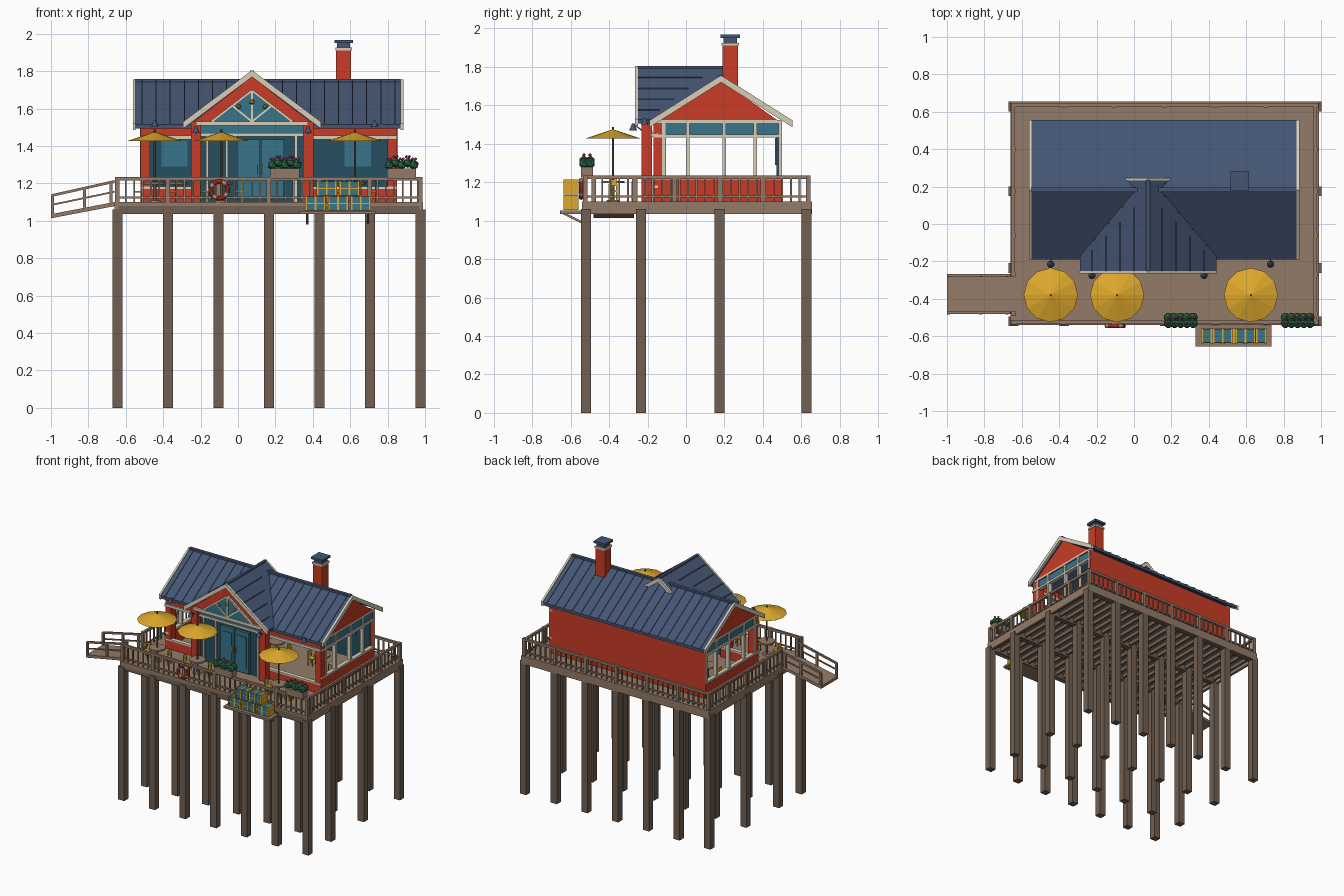
import bpy, bmesh, math
from mathutils import Vector, Matrix

if "Cube" in bpy.data.objects:
    bpy.data.objects.remove(bpy.data.objects["Cube"])


def colour(name, r, g, b):
    m = bpy.data.materials.new(name)
    m.use_nodes = True
    rgba = [(c / 255) ** 2.2 for c in (r, g, b)] + [1]
    m.diffuse_color = rgba
    m.node_tree.nodes["Principled BSDF"].inputs["Base Color"].default_value = rgba
    return m


WOOD = colour("deck wood", 146, 122, 104)
PILE = colour("pile wood", 112, 96, 83)
RED = colour("barn red", 200, 62, 42)
CREAM = colour("cream trim", 216, 206, 184)
NAVY = colour("navy metal", 70, 86, 114)
TEAL = colour("teal", 58, 116, 138)
DEEP = colour("deep teal", 42, 80, 96)
GOLD = colour("golden yellow", 222, 168, 48)
GREEN = colour("leaf green", 48, 104, 72)
PINK = colour("flower pink", 190, 72, 120)


class Part:
    """One named object gathered from simple solids."""
    def __init__(self, name, mat):
        self.name, self.mat, self.bm = name, mat, bmesh.new()

    def box(self, x0, x1, y0, y1, z0, z1):
        m = Matrix.Translation(((x0 + x1) / 2, (y0 + y1) / 2, (z0 + z1) / 2))
        bmesh.ops.create_cube(self.bm, size=1, matrix=m @ Matrix.Diagonal((x1 - x0, y1 - y0, z1 - z0, 1)))
        return self

    def block(self, x, y, w, d, z0, z1):
        return self.box(x - w / 2, x + w / 2, y - d / 2, y + d / 2, z0, z1)

    def bar(self, p, q, w):
        p, q = Vector(p), Vector(q)
        rot = (q - p).to_track_quat('Z', 'Y').to_matrix().to_4x4()
        m = Matrix.Translation((p + q) / 2) @ rot @ Matrix.Diagonal((w, w, (q - p).length, 1))
        bmesh.ops.create_cube(self.bm, size=1, matrix=m)
        return self

    def cone(self, x, y, z0, z1, r0, r1, sides=12):
        bmesh.ops.create_cone(self.bm, cap_ends=True, segments=sides, radius1=r0, radius2=r1,
                              depth=z1 - z0, matrix=Matrix.Translation((x, y, (z0 + z1) / 2)))
        return self

    def blob(self, x, y, z, r):
        bmesh.ops.create_icosphere(self.bm, subdivisions=1, radius=r, matrix=Matrix.Translation((x, y, z)))
        return self

    def prism(self, points, offset):
        face = self.bm.faces.new([self.bm.verts.new(p) for p in points])
        new = bmesh.ops.extrude_face_region(self.bm, geom=[face], use_keep_orig=True)["geom"]
        bmesh.ops.translate(self.bm, vec=offset, verts=[v for v in new if isinstance(v, bmesh.types.BMVert)])
        return self

    def done(self):
        bmesh.ops.recalc_face_normals(self.bm, faces=self.bm.faces)
        mesh = bpy.data.meshes.new(self.name)
        self.bm.to_mesh(mesh)
        self.bm.free()
        mesh.materials.append(self.mat)
        ob = bpy.data.objects.new(self.name, mesh)
        bpy.context.collection.objects.link(ob)
        return ob


FLOOR = 1.10
XS = [-0.645 + 0.27 * i for i in range(7)]
YS = [-0.52, -0.235, 0.175, 0.628]
L, R, F, B = -0.66, 0.99, -0.54, 0.655      # deck edges
WL, WR, WF, WB = -0.52, 0.85, -0.17, 0.5    # house walls

# Piles, beams and deck
piles = Part("piles", PILE)
beams = Part("under_deck_beams", PILE)
for y in YS:
    for x in XS:
        piles.block(x, y, 0.054, 0.052, 0, 1.06)
    beams.box(L + .02, R - .02, y - .02, y + .02, 1.035, 1.085)
for i in range(24):
    beams.block(L + 0.04 + i * 0.0685, (F + B) / 2, 0.014, B - F - .04, 1.05, 1.085)
piles.done()
beams.done()
deck = Part("deck", WOOD).box(L, R, F, B, 1.08, FLOOR)
for y in (F, B - .02):
    deck.box(L, R, y, y + .02, 1.035, 1.085)
for x in (L, R - .02):
    deck.box(x, x + .02, F, B, 1.035, 1.085)
deck.done()

# Railing, open where the ramp arrives
rail = Part("railing", WOOD)


def railing(x0, y0, x1, y1):
    a, b = Vector((x0, y0, 0)), Vector((x1, y1, 0))
    for z, w in ((1.225, .018), (1.125, .01)):
        rail.bar(a + Vector((0, 0, z)), b + Vector((0, 0, z)), w)
    n = max(2, round((b - a).length / .045))
    for i in range(n + 1):
        p = a.lerp(b, i / n)
        rail.block(p.x, p.y, .009, .009, FLOOR, 1.22)


RL, RR, RF, RB = L + .015, R - .02, F + .015, B - .02
railing(RL, RF, RR, RF)
railing(RL, RB, RR, RB)
railing(RR, RF, RR, RB)
railing(RL, -.27, RL, RB)
for x in XS:
    for y in (RF, RB):
        rail.block(x, y, .024, .024, FLOOR, 1.235)
for y in (-.48, -.27, -.06, .175, .4):
    rail.block(RL, y, .024, .024, FLOOR, 1.235)
    rail.block(RR, y, .024, .024, FLOOR, 1.235)
rail.done()

# Ramp with handrails
ramp = Part("ramp", WOOD)
ramp.prism([(-1, -.48, 1.035), (L, -.48, FLOOR), (L, -.27, FLOOR), (-1, -.27, 1.035)], (0, 0, -.022))
for y in (-.475, -.275):
    ramp.bar((-.995, y, 1.135), (L, y, 1.21), .014)
    ramp.bar((-.995, y, 1.085), (L, y, 1.155), .009)
    for x in (-.992, -.82, -.68):
        ramp.block(x, y, .016, .016, 1.1 + (x - L) * .19, 1.208 + (x - L) * .22)
ramp.done()

# House walls
walls = Part("walls", RED).box(WL, WR, WB - .02, WB, FLOOR, 1.515)
trim = Part("window_trim", CREAM)
for x0, x1 in ((WL, -.2), (.35, WR)):
    walls.box(x0, x1, WF, WF + .02, FLOOR, 1.17).box(x0, x1, WF, WF + .02, 1.45, 1.505)
    trim.box(x0, x1, WF - .012, WF + .025, 1.435, 1.455).box(x0, x1, WF - .008, WF + .025, 1.17, 1.182)
for x in (WL, WR - .05):
    walls.box(x, x + .05, WF, WF + .065, FLOOR, 1.505)
transom = Part("end_transom_glass", TEAL)
for x in (WL, WR - .02):
    walls.box(x, x + .02, WF, WB, FLOOR, 1.22)
    walls.prism([(x, WF, 1.505), (x, WB, 1.505), (x, .182, 1.73)], (.02, 0, 0))
    transom.box(x + .004, x + .016, WF + .06, WB - .01, 1.445, 1.51)
    for z in (1.222, 1.44, 1.515):
        trim.box(x - .006, x + .026, WF, WB, z - .008, z + .008)
    for y in (-.115, .01, .2, .36, WB - .01):
        trim.block(x + .01, y, .03, .018, 1.22, 1.515)
walls.done()
transom.done()
Part("inner_back_wall", DEEP).box(WL + .02, WR - .02, WB - .028, WB - .02, FLOOR, 1.505).done()
pictures = Part("inner_wall_panels", TEAL)
for x in (-.34, .64):
    pictures.block(x, WB - .032, .14, .008, 1.29, 1.43)
pictures.done()

# Main roof with standing seams, ridge cap and barge boards
RY, RZ, EF, EB, EZ = .182, 1.75, -.19, .555, 1.515


def chevron(x, lift, thick):
    top = [(x, EF, EZ + lift), (x, RY, RZ + lift), (x, EB, EZ + lift)]
    return top + [(px, py, pz - thick) for px, py, pz in reversed(top)]


roof = Part("main_roof", NAVY).prism(chevron(-.55, 0, .022), (1.42, 0, 0))
for i in range(19):
    roof.prism(chevron(-.515 + i * .075, .006, .01), (.006, 0, 0))
roof.box(-.55, .87, RY - .012, RY + .012, RZ - .008, RZ + .008).done()
barge = Part("barge_boards", CREAM)
for x in (-.562, .87):
    barge.prism(chevron(x, .006, .036), (.015, 0, 0))

# Cross gable roof, cut along the valleys of the main roof
CX, CZ, PITCH = .075, 1.80, .75
gable_roof = Part("cross_gable_roof", NAVY)
plan = [(0, -.25), (.365, -.25), (.365, -.17), (.067, RY), (.117, .235), (0, .235)]
for side in (-1, 1):
    gable_roof.prism([(CX + side * d, y, CZ - PITCH * d) for d, y in plan], (0, 0, -.02))
    for i in range(1, 5):
        d = i * .075
        gable_roof.bar((CX + side * d, -.25, CZ - PITCH * d), (CX + side * d, RY - d - .02, CZ - PITCH * d), .005)
gable_roof.box(CX - .01, CX + .01, -.25, .235, CZ - .01, CZ + .004).done()
for y, half in ((-.265, .368), (.232, .12)):
    top = [(CX + s * half, y, CZ + .005 - PITCH * abs(s) * half) for s in (-1, 0, 1)]
    barge.prism(top + [(x, py, z - .036) for x, py, z in reversed(top)], (0, .015, 0))
barge.done()

# Entrance: columns, glazed gable, screen and doors
porch = Part("entrance_gable_and_columns", RED)
porch.prism([(CX - .33, -.23, 1.515), (CX + .33, -.23, 1.515), (CX, -.23, 1.77)], (0, .04, 0))
for side in (-1, 1):
    porch.block(CX + side * .3, -.205, .055, .055, FLOOR, 1.53)
porch.done()
GW, GB, GT = .215, 1.53, 1.695
Part("gable_glass", TEAL).prism([(CX - GW, -.23, GB), (CX + GW, -.23, GB), (CX, -.23, GT)], (0, -.006, 0)).done()
trim.bar((CX - .3, -.235, 1.52), (CX + .3, -.235, 1.52), .022)
trim.bar((CX, -.238, GB), (CX, -.238, GT), .012)
bulbs = Part("gable_pendants", GOLD)
for side in (-1, 1):
    trim.bar((CX + side * GW, -.238, GB), (CX, -.238, GT), .014)
    trim.bar((CX, -.238, GB), (CX + side * .1, -.238, 1.61), .01)
    bulbs.blob(CX + side * .07, -.25, 1.61, .013)
bulbs.blob(CX, -.25, 1.635, .015).done()
Part("entrance_glass", DEEP).box(-.2, .35, -.19, -.18, FLOOR, 1.46).done()
Part("entrance_transom", TEAL).box(-.2, .35, -.195, -.18, 1.46, 1.51).done()
trim.box(-.2, .35, -.205, -.175, 1.45, 1.468)
for x in (-.165, -.06, .31):
    trim.block(x, -.192, .014, .02, FLOOR, 1.46)
trim.done()
doors = Part("doors", TEAL)
handles = Part("door_handles", GOLD)
for side in (-1, 1):
    doors.block(.12 + side * .064, -.205, .122, .02, FLOOR + .01, 1.435)
    doors.block(.12 + side * .064, -.217, .085, .006, 1.15, 1.4)
    handles.block(.12 + side * .015, -.222, .006, .012, 1.25, 1.3)
doors.done()
handles.done()

# Chimney
Part("chimney", RED).box(.525, .605, .19, .27, 1.66, 1.915).done()
Part("chimney_band", CREAM).box(.52, .61, .185, .275, 1.91, 1.925).done()
Part("chimney_cap", NAVY).box(.53, .6, .195, .265, 1.925, 1.95).box(.515, .615, .18, .28, 1.95, 1.967).done()

# Wall lamps
lamps = Part("wall_lamps", NAVY)
for x, y, z in ((-.445, WF, 1.5), (.73, WF, 1.5), (-.225, -.23, 1.47), (.375, -.23, 1.47)):
    lamps.bar((x, y, z), (x, y - .04, z + .03), .007).cone(x, y - .045, z, z + .035, .02, .006, 10)
lamps.done()

# Tables, chairs and parasols
tables, chairs = Part("tables", WOOD), Part("chairs", GOLD)


def seating(x, y):
    tables.cone(x, y, 1.195, 1.207, .06, .06, 16).cone(x, y, FLOOR, 1.2, .009, .009, 8)
    tables.cone(x, y, FLOOR, 1.108, .035, .03, 12)
    for side in (-1, 1):
        cx = x + side * .09
        chairs.block(cx, y, .045, .045, 1.15, 1.158)
        chairs.block(cx + side * .02, y, .006, .042, 1.18, 1.215)
        for dx in (-.02, .02):
            for dy in (-.02, .02):
                chairs.block(cx + dx, y + dy, .006, .006, FLOOR, 1.19 if dx * side > 0 else 1.15)


canopies, poles = Part("parasol_canopies", GOLD), Part("parasol_poles", PILE)
for x in (-.445, -.09, .625):
    seating(x, -.38)
    canopies.cone(x, -.38, 1.427, 1.473, .145, .006, 12)
    poles.cone(x, -.38, FLOOR, 1.487, .006, .006, 8)
for x in (-.33, .2, .6):
    seating(x, .2)
for part in (canopies, poles, tables, chairs):
    part.done()

# Planters on the front rail
planters, leaves, flowers = Part("planters", WOOD), Part("plants", GREEN), Part("flowers", PINK)
for x in (.25, .875):
    planters.block(x, -.515, .155, .06, 1.225, 1.28)
    for i in range(5):
        for j in (-1, 1):
            px, py = x + (i - 2) * .033, -.515 + j * .016
            leaves.blob(px, py, 1.298 + .012 * (i % 2), .028)
            flowers.blob(px + .008 * j, py, 1.33 + .012 * (i % 2), .009)
for part in (planters, leaves, flowers):
    part.done()

# Hanging shelf with stacked traps
shelf = Part("trap_shelf", WOOD).box(.33, .735, -.655, F, 1.035, 1.052)
for x in (.37, .695):
    shelf.bar((x, -.64, 1.04), (x, F, .99), .012).block(x, F + .005, .014, .014, .98, 1.04)
shelf.done()
traps, frames = Part("traps", TEAL), Part("trap_frames", GOLD)
for count, z in ((3, 1.055), (2, 1.135)):
    for i in range(count):
        x = .535 + (i - (count - 1) / 2) * .121
        traps.block(x, -.598, .108, .072, z, z + .074)
        for k in (-1, 0, 1):
            frames.block(x + k * .05, -.598, .01, .08, z, z + .078)
        frames.block(x, -.598, .112, .079, z + .034, z + .041)
traps.done()
frames.done()

# Life ring: red torus with cream bands
bpy.ops.mesh.primitive_torus_add(major_segments=32, minor_segments=10, major_radius=.045, minor_radius=.012,
                                 location=(-.1, F - .005, 1.165), rotation=(math.pi / 2, 0, 0))
ring = bpy.context.object
ring.name = "life_ring"
ring.data.materials.append(RED)
ring.data.materials.append(CREAM)
for face in ring.data.polygons:
    turn = math.atan2(face.center.y, face.center.x) / (math.pi / 2) + .5
    face.material_index = int(turn % 1 < .25)
bpy.ops.object.shade_smooth_by_angle()
